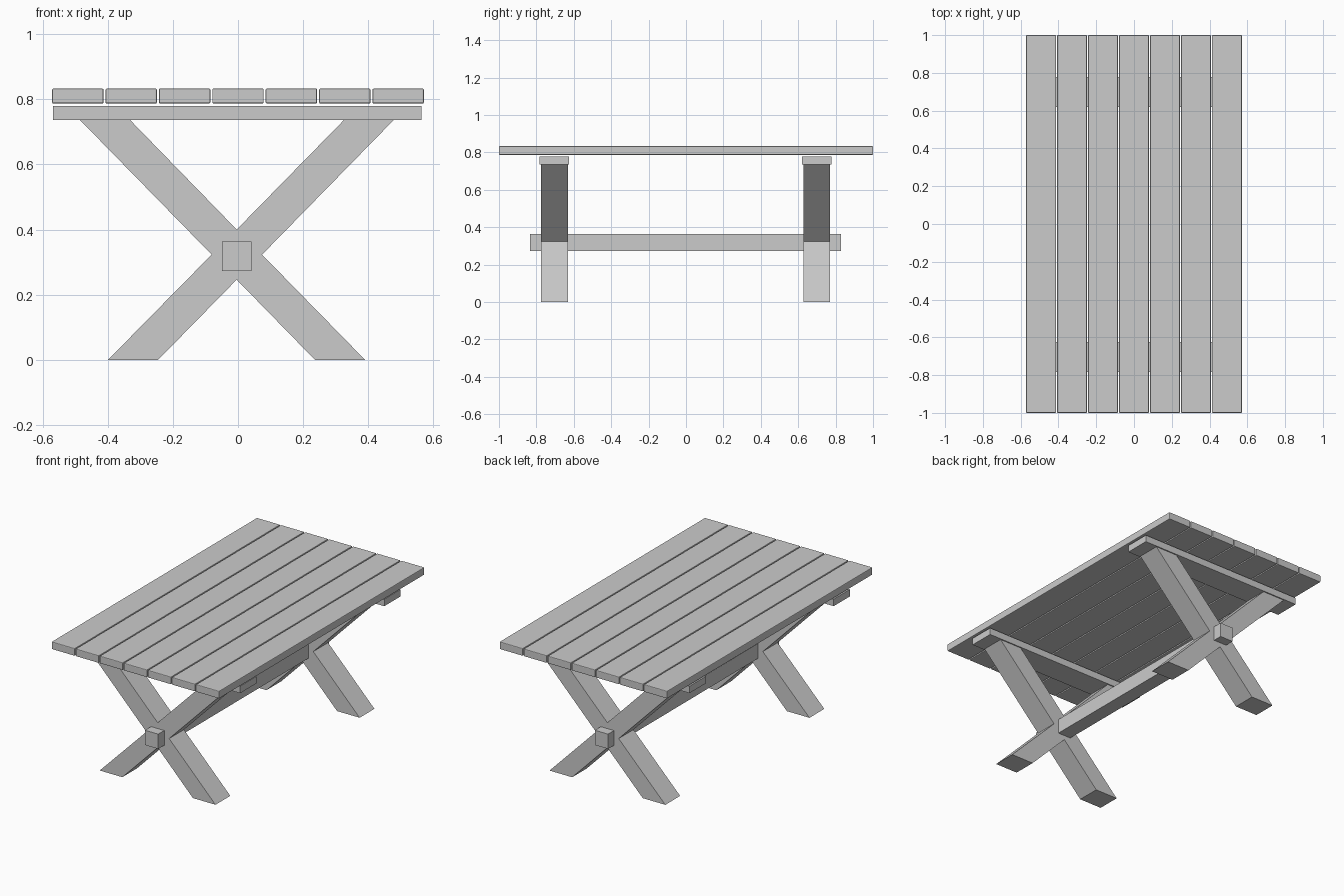
import bpy, bmesh

if "Cube" in bpy.data.objects:
    bpy.data.objects.remove(bpy.data.objects["Cube"])


def add_object(name, bm):
    bmesh.ops.recalc_face_normals(bm, faces=bm.faces)
    mesh = bpy.data.meshes.new(name)
    bm.to_mesh(mesh)
    bm.free()
    obj = bpy.data.objects.new(name, mesh)
    bpy.context.collection.objects.link(obj)
    return obj


def box(name, x, y, z, bevel=0):
    bm = bmesh.new()
    bmesh.ops.create_cube(bm, size=1)
    for v in bm.verts:
        v.co = [r[0] if c < 0 else r[1] for c, r in zip(v.co, (x, y, z))]
    obj = add_object(name, bm)
    if bevel:
        mod = obj.modifiers.new("edge_bevel", 'BEVEL')
        mod.width = bevel
        mod.segments = 2
    return obj


def prism(name, profile, y0, y1):
    bm = bmesh.new()
    face = bm.faces.new([bm.verts.new((x, y0, z)) for x, z in profile])
    ext = bmesh.ops.extrude_face_region(bm, geom=[face])
    verts = [g for g in ext["geom"] if isinstance(g, bmesh.types.BMVert)]
    bmesh.ops.translate(bm, verts=verts, vec=(0, y1 - y0, 0))
    return add_object(name, bm)


# Table top: seven boards with narrow gaps
WIDTH, PITCH = 0.158, 0.164
for i in range(7):
    cx = (i - 3) * PITCH
    box(f"top_plank_{i + 1}", (cx - WIDTH / 2, cx + WIDTH / 2), (-1, 1),
        (0.787, 0.833), 0.004)

# Crossed leg outline, shared by both trestles
x_profile = [(-0.399, 0), (-0.245, 0), (-0.004, 0.246), (0.236, 0), (0.39, 0),
             (0.074, 0.323), (0.478, 0.736), (0.325, 0.736), (-0.004, 0.4),
             (-0.331, 0.736), (-0.485, 0.736), (-0.081, 0.323)]

# Trestles: crossed legs with a batten under the top
for side, cy in (("front", -0.704), ("back", 0.699)):
    prism(f"{side}_crossed_legs", x_profile, cy - 0.072, cy + 0.072)
    box(f"{side}_batten", (-0.569, 0.563), (cy - 0.079, cy + 0.079), (0.736, 0.779))

# Long stretcher through both leg crossings
box("stretcher", (-0.049, 0.041), (-0.835, 0.829), (0.273, 0.364))
